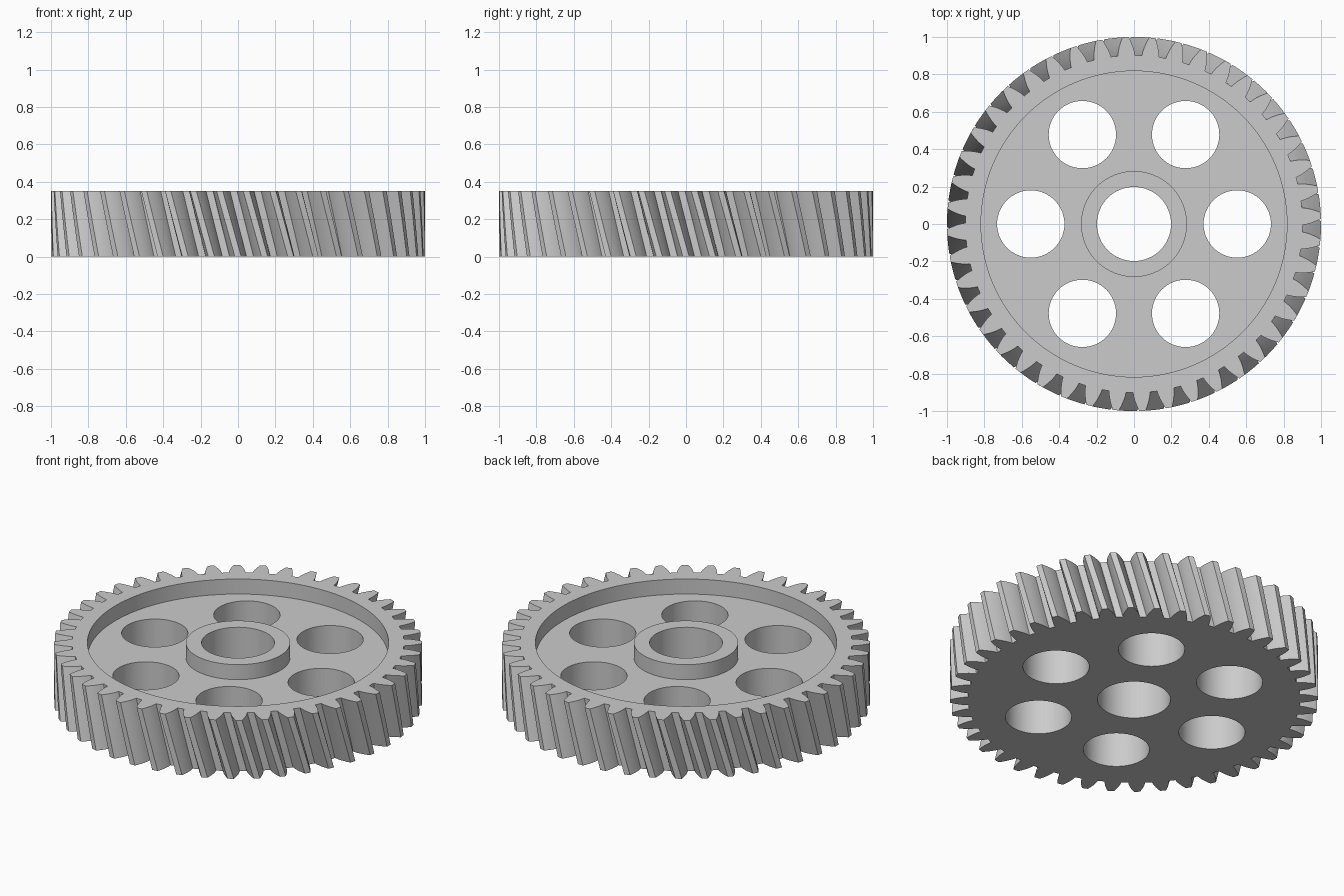
import bpy, bmesh, math
from math import pi, cos, sin, tan, acos, sqrt

old = bpy.data.objects.get("Cube")
if old:
    bpy.data.objects.remove(old, do_unlink=True)

# Main dimensions
TEETH = 44
HEIGHT = 0.35
FLOOR = 0.26
TIP_R = 1.0
PITCH_R = TIP_R * TEETH / (TEETH + 2)
ROOT_R = 0.902
PRESSURE = math.radians(20)
TWIST = -HEIGHT * tan(math.radians(15)) / PITCH_R
LAYERS = 6

steel = bpy.data.materials.new("light grey metal")
steel.use_nodes = True
GREY = (0.6, 0.6, 0.6, 1)
steel.diffuse_color = GREY
steel.node_tree.nodes["Principled BSDF"].inputs["Base Color"].default_value = GREY


def make_object(name, bm):
    bmesh.ops.recalc_face_normals(bm, faces=bm.faces)
    mesh = bpy.data.meshes.new(name)
    bm.to_mesh(mesh)
    bm.free()
    mesh.materials.append(steel)
    obj = bpy.data.objects.new(name, mesh)
    bpy.context.collection.objects.link(obj)
    return obj


def half_angle(r):
    """Half the angular tooth thickness of an involute tooth at radius r."""
    a = acos(min(1, PITCH_R * cos(PRESSURE) / r))
    return pi / (2 * TEETH) + (tan(PRESSURE) - PRESSURE) - (tan(a) - a)


def gear_outline():
    steps = 5
    radii = [ROOT_R + (TIP_R - ROOT_R) * i / steps for i in range(steps + 1)]
    flank = [(r, half_angle(r)) for r in radii]
    tooth = [(r, -a) for r, a in flank] + [(r, a) for r, a in reversed(flank)]
    return [(r, a + 2 * pi * t / TEETH) for t in range(TEETH) for r, a in tooth]


# Helical toothed blank
bm = bmesh.new()
outline = gear_outline()
rings = []
for k in range(LAYERS + 1):
    f = k / LAYERS
    rings.append([bm.verts.new((r * cos(a + TWIST * f), r * sin(a + TWIST * f), HEIGHT * f))
                  for r, a in outline])
n = len(outline)
for low, high in zip(rings, rings[1:]):
    for i in range(n):
        j = (i + 1) % n
        bm.faces.new((low[i], low[j], high[j], high[i]))
bm.faces.new(rings[0][::-1])
bm.faces.new(rings[-1])
gear = make_object("helical_gear", bm)


def cylinder_cutter(name, x, y, radius, segments=64):
    bm = bmesh.new()
    bmesh.ops.create_cone(bm, cap_ends=True, segments=segments, radius1=radius,
                          radius2=radius, depth=1)
    bmesh.ops.translate(bm, vec=(x, y, HEIGHT / 2), verts=bm.verts)
    return make_object(name, bm)


def ring_cutter(name, inner, outer, bottom, top, segments=128):
    bm = bmesh.new()
    section = [(inner, bottom), (outer, bottom), (outer, top), (inner, top)]
    loops = [[bm.verts.new((r * cos(2 * pi * s / segments), r * sin(2 * pi * s / segments), z))
              for r, z in section] for s in range(segments)]
    for s in range(segments):
        a, b = loops[s], loops[(s + 1) % segments]
        for i in range(4):
            j = (i + 1) % 4
            bm.faces.new((a[i], b[i], b[j], a[j]))
    return make_object(name, bm)


# Web recess around the hub, shaft bore and six lightening holes
cutters = [ring_cutter("web_recess", 0.283, 0.818, FLOOR, HEIGHT + 0.2),
           cylinder_cutter("shaft_bore", 0, 0, 0.198)]
for i in range(6):
    a = i * pi / 3
    cutters.append(cylinder_cutter("web_hole", 0.552 * cos(a), 0.552 * sin(a), 0.18))

bpy.context.view_layer.objects.active = gear
for cutter in cutters:
    mod = gear.modifiers.new(cutter.name, "BOOLEAN")
    mod.operation = "DIFFERENCE"
    mod.solver = "EXACT"
    mod.object = cutter
    bpy.ops.object.modifier_apply(modifier=mod.name)
for cutter in cutters:
    bpy.data.objects.remove(cutter, do_unlink=True)

# Smooth curved walls, keep crisp edges
bpy.ops.object.select_all(action="DESELECT")
gear.select_set(True)
bpy.ops.object.shade_smooth_by_angle(angle=math.radians(25))
